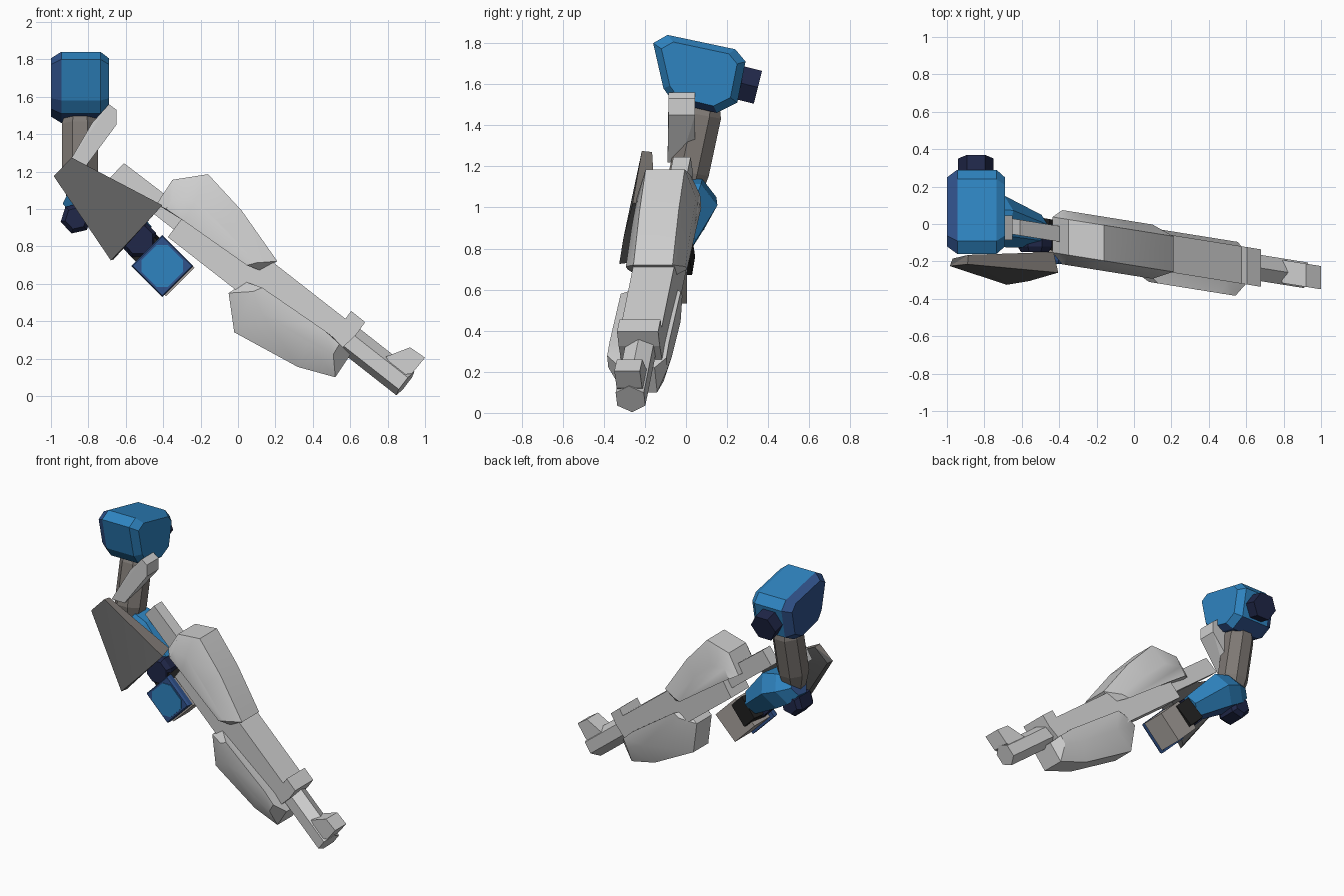
import bpy, bmesh, math
from mathutils import Vector

cube = bpy.data.objects.get("Cube")
if cube:
    bpy.data.objects.remove(cube, do_unlink=True)


def material(name, rgb):
    m = bpy.data.materials.new(name)
    m.use_nodes = True
    m.diffuse_color = (*rgb, 1)
    bsdf = m.node_tree.nodes["Principled BSDF"]
    bsdf.inputs["Base Color"].default_value = (*rgb, 1)
    bsdf.inputs["Roughness"].default_value = 0.7
    return m


LIGHT = material("light grey", (0.62, 0.62, 0.62))
WARM = material("warm grey", (0.21, 0.19, 0.175))
PALE = material("pale warm grey", (0.40, 0.37, 0.345))
DARK = material("dark grey", (0.115, 0.115, 0.115))
BLACK = material("black", (0.015, 0.015, 0.015))
BLUE = material("bright blue", (0.028, 0.23, 0.53))
DEEP = material("deep blue", (0.03, 0.085, 0.26))
NAVY = material("navy", (0.014, 0.02, 0.065))


def finish(name, bm, mats, rule=None, smooth=0):
    bmesh.ops.recalc_face_normals(bm, faces=bm.faces)
    bm.normal_update()
    if rule:
        for f in bm.faces:
            f.material_index = rule(f)
    me = bpy.data.meshes.new(name)
    bm.to_mesh(me)
    bm.free()
    for m in mats:
        me.materials.append(m)
    ob = bpy.data.objects.new(name, me)
    bpy.context.collection.objects.link(ob)
    if smooth:
        bpy.ops.object.select_all(action="DESELECT")
        ob.select_set(True)
        bpy.context.view_layer.objects.active = ob
        bpy.ops.object.shade_smooth_by_angle(angle=math.radians(smooth))
    return ob


def loft(name, sections, mats, rule=None, smooth=0):
    """Skin a list of equal-length closed rings and cap both ends."""
    bm = bmesh.new()
    rings = [[bm.verts.new(p) for p in s] for s in sections]
    n = len(rings[0])
    for a, b in zip(rings, rings[1:]):
        for i in range(n):
            j = (i + 1) % n
            bm.faces.new((a[i], a[j], b[j], b[i]))
    bm.faces.new(rings[0])
    bm.faces.new(rings[-1])
    return finish(name, bm, mats, rule, smooth)


def extrude(name, profile, rings, place, mats, rule=None):
    """Sweep a 2D profile through (depth, scale) rings."""
    cu = sum(p[0] for p in profile) / len(profile)
    cv = sum(p[1] for p in profile) / len(profile)
    secs = [[place(cu + (u - cu) * s, cv + (v - cv) * s, d) for u, v in profile]
            for d, s in rings]
    return loft(name, secs, mats, rule)


def tube(name, path, sides, mats, phase=0.0, rule=None):
    """Faceted rod through (point, radius) stations."""
    pts = [Vector(p) for p, r in path]
    n = (pts[-1] - pts[0]).normalized()
    ref = Vector((0, 0, 1)) if abs(n.z) < 0.9 else Vector((0, 1, 0))
    a = (ref - n * ref.dot(n)).normalized()
    b = n.cross(a)
    ang = [phase + 2 * math.pi * i / sides for i in range(sides)]
    secs = [[p + (a * math.cos(t) + b * math.sin(t)) * r for t in ang]
            for p, (_, r) in zip(pts, path)]
    return loft(name, secs, mats, rule)


def hull(name, points, mats, rule=None, smooth=0):
    bm = bmesh.new()
    for p in points:
        bm.verts.new(p)
    res = bmesh.ops.convex_hull(bm, input=bm.verts)
    bmesh.ops.delete(bm, geom=[v for v in res["geom_interior"] if isinstance(v, bmesh.types.BMVert)],
                     context="VERTS")
    bmesh.ops.dissolve_limit(bm, angle_limit=0.03, verts=bm.verts, edges=bm.edges)
    return finish(name, bm, mats, rule, smooth)


def on_gun(x, z, d):
    return (x, -0.127 - 0.16 * x + d, z)


def box_rings(h, shift=0):
    return [(shift - h, 1), (shift + h, 1)]


def housing(name, profile, rings):
    """Gun housing leaning in from the gun axis to a rim; rings are (depth, height, length)."""
    nx, nz, c = .615, .789, .561
    mid = sum(nz * x - nx * z for x, z in profile) / len(profile)
    secs = []
    for d, height, length in rings:
        ring = []
        for x, z in profile:
            t = c + (nx * x + nz * z - c) * height
            s = mid + (nz * x - nx * z - mid) * length
            ring.append(on_gun(nx * t + nz * s, nz * t - nx * s, d))
        secs.append(ring)
    return loft(name, secs, [LIGHT], None, 35)


# Shoulder block: chamfered, deep blue on its outer side and underside
extrude("shoulder",
        [(-.16, 1.80), (-.09, 1.84), (.24, 1.77), (.29, 1.71), (.25, 1.51),
         (.15, 1.46), (-.06, 1.51), (-.11, 1.58)],
        [(-1.0, .82), (-.945, 1), (-.735, 1), (-.69, .82)],
        lambda y, z, d: (d, y, z), [BLUE, DEEP],
        lambda f: int(f.normal.x < -.3 or f.normal.z < -.7))
tube("shoulder_bolt", [((-.845, .23, 1.615), .095), ((-.845, .35, 1.585), .095)], 6, [NAVY], math.pi / 6)

# Upper arm with chamfered ends, and the brace leaning on it
tube("upper_arm", [((-.845, .09, 1.52), .08), ((-.845, .075, 1.45), .105),
                   ((-.845, .015, 1.17), .105), ((-.845, .0, 1.04), .07)], 8, [WARM], math.pi / 8)
hull("arm_brace",
     [(x, y, z) for x, z in [(-.69, 1.56), (-.65, 1.53), (-.65, 1.45), (-.78, 1.46), (-.75, 1.33)]
      for y in (-.085, .045)] +
     [(x, y, z) for x, z in [(-.82, 1.22), (-.92, 1.22)] for y in (-.09, -.03)], [LIGHT])

# Elbow and forearm
tube("elbow_joint", [((-.865, -.09, .95), .06), ((-.865, -.06, .95), .085),
                     ((-.865, .06, .95), .085), ((-.865, .09, .95), .06)], 6, [NAVY], .3)
tube("forearm", [((-.90, .03, 1.08), .07), ((-.82, .03, 1.05), .12), ((-.72, .015, 1.01), .14),
                 ((-.51, -.04, .84), .09)], 6, [BLUE, DEEP], math.pi / 6,
     lambda f: int(f.normal.z < -.75 or f.normal.x < -.8))
tube("wrist_disc", [((-.53, -.15, .835), .08), ((-.53, -.12, .835), .10),
                    ((-.53, -.04, .835), .10)], 8, [NAVY], .4)
tube("wrist_cuff", [((-.52, -.045, .82), .115), ((-.43, -.06, .73), .115)], 4, [BLACK], math.pi / 4)

# Hand: grey fist with a blue guard on the front
tube("hand", [((-.385, -.17, .685), .152), ((-.385, .005, .685), .152)], 4, [PALE])
tube("hand_guard", [((-.405, -.165, .695), .166), ((-.405, -.195, .695), .166),
                    ((-.405, -.21, .695), .157)], 4, [DEEP])
diamond = [(.03, .112), (.112, .03), (.112, -.03), (.03, -.112),
           (-.03, -.112), (-.112, -.03), (-.112, .03), (-.03, .112)]
extrude("guard_panel", [(-.405 + u, .695 + v) for u, v in diamond], [(-.208, 1), (-.215, 1)],
        lambda x, z, d: (x, d, z), [BLUE])

# Flared forearm shield with a paler upper rim
hull("shield",
     [(-.89, -.215, 1.275), (-.985, -.225, 1.175), (-.68, -.325, .725), (-.405, -.26, 1.02),
      (-.885, -.165, 1.27), (-.97, -.185, 1.17), (-.665, -.285, .73), (-.43, -.15, 1.03),
      (-.56, -.305, .85)], [DARK, WARM], lambda f: int(f.normal.z > .6), 40)

# Long gun: stock, body, upper and lower housings, collar, barrel, sight
extrude("stock", [(-.61, 1.245), (-.69, 1.16), (-.33, .88), (-.25, .97)],
        box_rings(.042, .01), on_gun, [LIGHT])
extrude("gun_body", [(-.375, .85), (-.23, 1.04), (.61, .385), (.465, .195)],
        box_rings(.10), on_gun, [LIGHT])
housing("upper_housing",
        [(-.435, 1.025), (-.35, 1.155), (-.16, 1.185), (.02, .99), (.21, .72), (.12, .67), (-.31, .95)],
        [(-.15, .45, .8), (-.095, 1, 1), (.095, 1, 1), (.14, .45, .8)])
housing("lower_housing",
        [(-.05, .55), (-.02, .34), (.32, .155), (.52, .10), (.60, .22), (.50, .32), (.04, .61)],
        [(-.17, .45, .75), (-.095, 1, 1), (.07, 1, 1), (.12, .45, .8)])
extrude("collar", [(.605, .455), (.68, .395), (.63, .325), (.555, .255), (.50, .31)],
        box_rings(.10), on_gun, [LIGHT])
tube("barrel", [(on_gun(.57, .322, 0), .08), (on_gun(.895, .067, 0), .08)], 6, [LIGHT])
extrude("sight", [(.79, .21), (.92, .26), (1.0, .205), (.93, .12), (.86, .11)],
        box_rings(.062), on_gun, [LIGHT])
